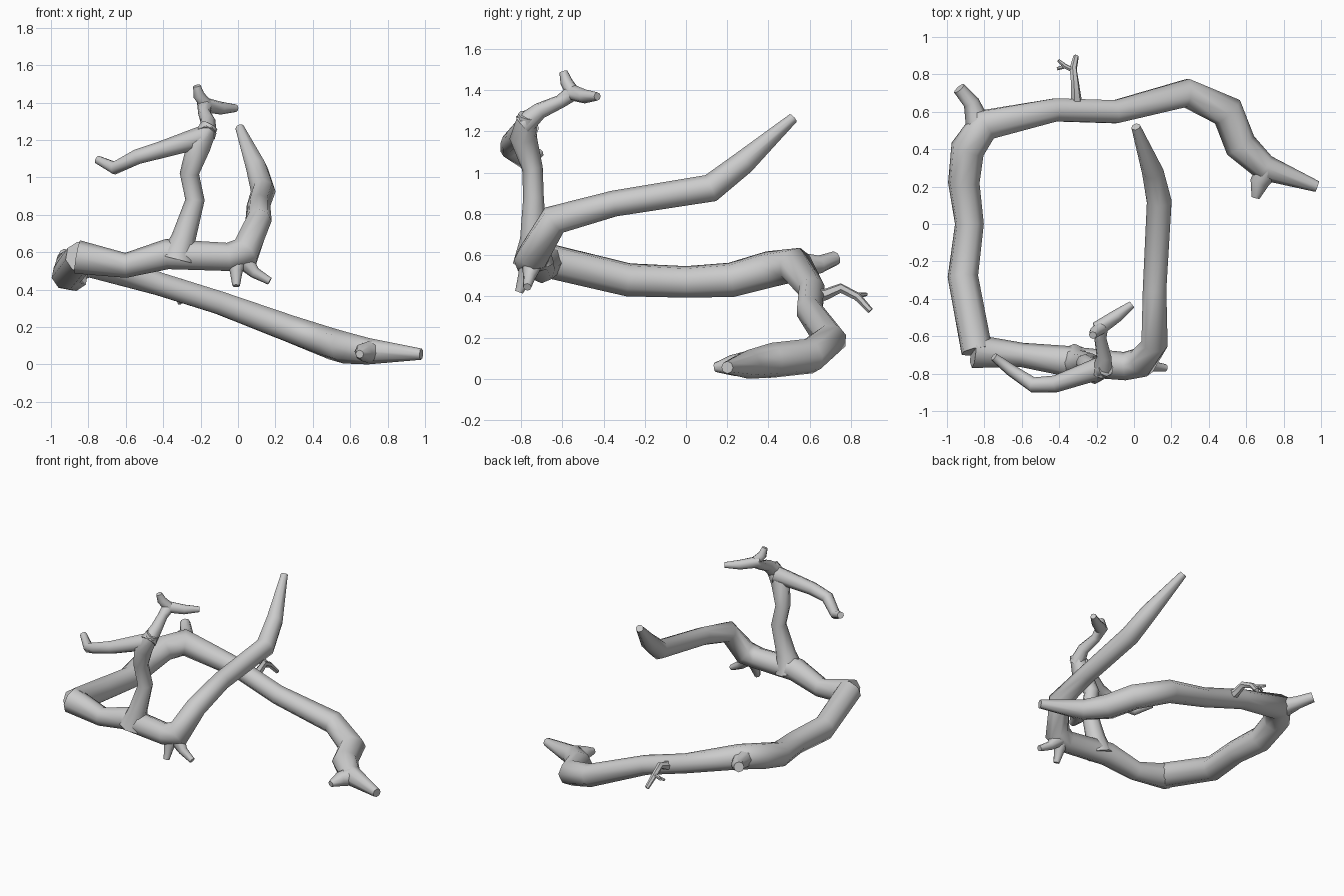
import bpy, bmesh, math
from mathutils import Vector

cube = bpy.data.objects.get("Cube")
if cube:
    bpy.data.objects.remove(cube, do_unlink=True)

wood = bpy.data.materials.new("pale_grey_wood")
wood.use_nodes = True
colour = (0.6, 0.6, 0.6, 1)
wood.diffuse_color = colour
wood.node_tree.nodes["Principled BSDF"].inputs["Base Color"].default_value = colour


def limb(name, path, sides=8):
    """Tapered tube through (x, y, z, radius) points, with mitred bends."""
    pts = [Vector(p[:3]) for p in path]
    dirs = [(b - a).normalized() for a, b in zip(pts, pts[1:])]
    bm = bmesh.new()
    rings = []
    side = dirs[0].orthogonal().normalized()
    for i, p in enumerate(pts):
        d_in, d_out = dirs[max(i - 1, 0)], dirs[min(i, len(dirs) - 1)]
        tangent = (d_in + d_out).normalized()
        side = (side - tangent * side.dot(tangent)).normalized()
        up = tangent.cross(side)
        bend = d_out - d_in
        bend = bend.normalized() if bend.length > 0.001 else Vector()
        stretch = min(1 / max(tangent.dot(d_in), 0.1), 1.4) - 1
        ring = []
        for k in range(sides):
            a = math.tau * k / sides
            off = (side * math.cos(a) + up * math.sin(a)) * path[i][3]
            off += bend * off.dot(bend) * stretch
            ring.append(bm.verts.new(p + off))
        rings.append(ring)
    for r, s in zip(rings, rings[1:]):
        for k in range(sides):
            j = (k + 1) % sides
            bm.faces.new((r[k], r[j], s[j], s[k]))
    bm.faces.new(rings[0][::-1])
    bm.faces.new(rings[-1])
    me = bpy.data.meshes.new(name)
    bm.to_mesh(me)
    bm.free()
    me.materials.append(wood)
    ob = bpy.data.objects.new(name, me)
    bpy.context.collection.objects.link(ob)
    bpy.ops.object.select_all(action='DESELECT')
    ob.select_set(True)
    bpy.context.view_layer.objects.active = ob
    bpy.ops.object.shade_smooth_by_angle(angle=math.radians(50))


# Main branch: low tip, along the back, left side, front, then rising
limb("back_branch", [
    (.98, .2, .055, .03), (.7, .3, .07, .07), (.57, .42, .09, .085),
    (.5, .6, .11, .085), (.28, .7, .19, .077), (-.1, .6, .33, .066),
    (-.42, .61, .43, .066), (-.8, .53, .55, .085), (-.89, .4, .53, .09),
    (-.91, .22, .48, .085), (-.88, 0, .47, .078), (-.915, -.28, .48, .082),
    (-.84, -.68, .575, .085)])
limb("front_branch", [
    (-.86, -.68, .575, .09), (-.6, -.7, .53, .065), (-.38, -.73, .59, .08),
    (-.05, -.76, .575, .075), (.04, -.74, .6, .08), (.11, -.64, .77, .07),
    (.11, -.35, .85, .063), (.135, .12, .925, .066), (.1, .28, 1.05, .058),
    (.01, .52, 1.265, .025)])

# Upright with its two forks
limb("upright_branch", [
    (-.32, -.74, .56, .1), (-.29, -.74, .68, .065), (-.23, -.74, .88, .05),
    (-.26, -.745, 1.02, .05), (-.21, -.79, 1.17, .065),
    (-.15, -.77, 1.28, .045)])
limb("upper_fork", [
    (-.17, -.79, 1.23, .055), (-.16, -.71, 1.3, .04), (-.18, -.61, 1.345, .033),
    (-.18, -.55, 1.39, .04), (-.09, -.49, 1.37, .034), (-.01, -.43, 1.37, .02)])
limb("upper_fork_stub", [(-.17, -.55, 1.39, .035), (-.21, -.58, 1.44, .03),
                         (-.22, -.595, 1.49, .02)])
limb("side_fork", [
    (-.18, -.77, 1.22, .06), (-.42, -.855, 1.145, .045),
    (-.54, -.86, 1.11, .04), (-.66, -.78, 1.05, .033), (-.75, -.71, 1.095, .023)])

# Short stubs
limb("front_stub", [(0, -.74, .6, .07), (-.01, -.78, .5, .035),
                    (-.01, -.81, .42, .02)])
limb("front_twig", [(.01, -.74, .58, .06), (.09, -.76, .49, .03),
                    (.17, -.77, .445, .02)])
limb("corner_stub", [(-.83, .52, .55, .07), (-.87, .65, .555, .043),
                     (-.935, .725, .585, .035)])
limb("low_tip_stub", [(.72, .3, .07, .065), (.67, .22, .065, .05),
                      (.65, .14, .055, .022)])

# Thin back twig
limb("back_twig", [
    (-.31, .62, .4, .04), (-.31, .68, .41, .028), (-.315, .75, .44, .022),
    (-.325, .83, .4, .02), (-.31, .895, .33, .015)], 6)
limb("back_twig_side", [(-.32, .82, .4, .014), (-.37, .845, .405, .013),
                        (-.405, .875, .41, .009)], 6)
limb("back_twig_tip", [(-.36, .845, .405, .012), (-.41, .83, .39, .009)], 6)
